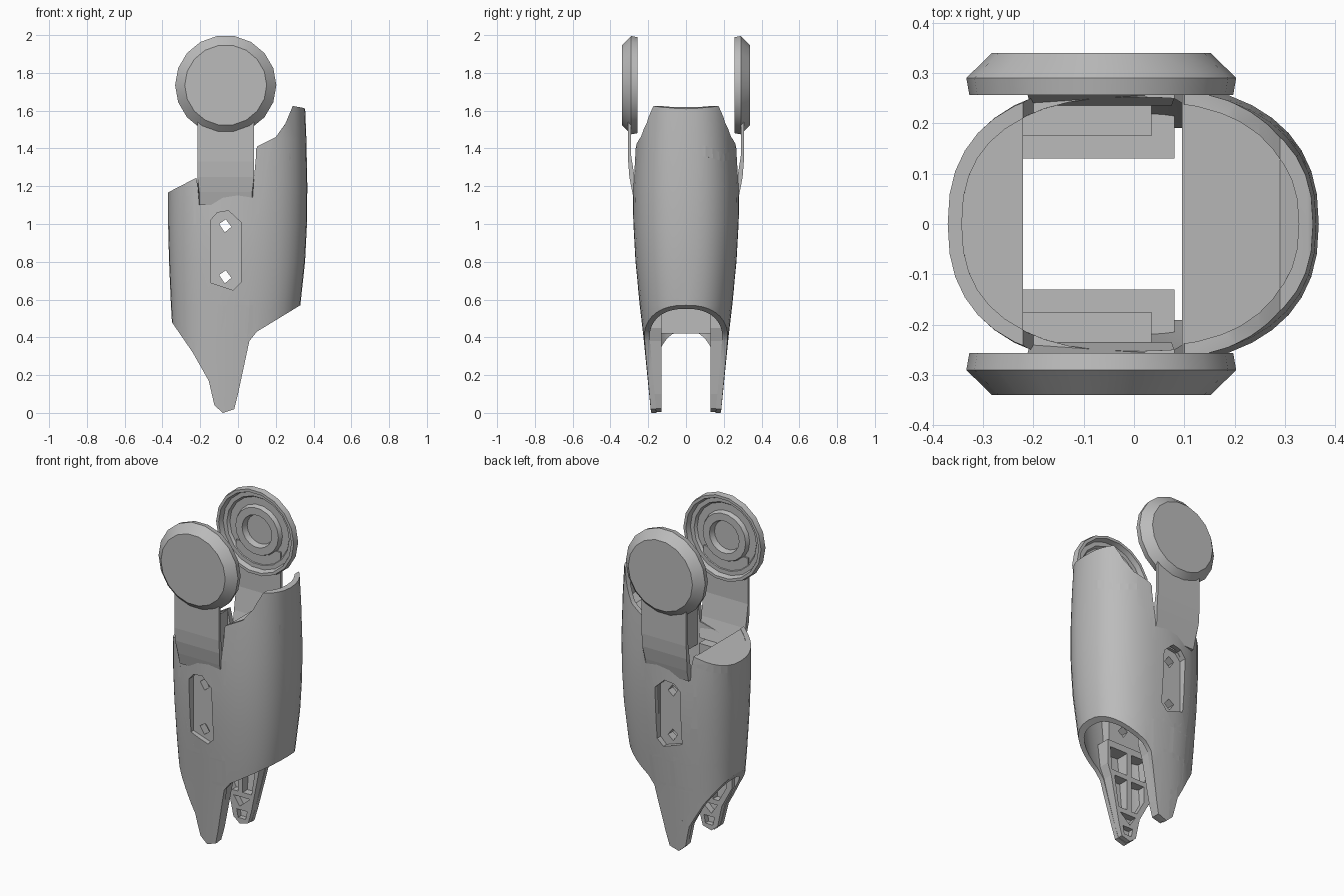
import bpy, bmesh
from math import cos, sin, pi, tau

if "Cube" in bpy.data.objects:
    bpy.data.objects.remove(bpy.data.objects["Cube"], do_unlink=True)

grey = bpy.data.materials.new("plain grey")
grey.use_nodes = True
grey.diffuse_color = (0.5, 0.5, 0.5, 1)
grey.node_tree.nodes["Principled BSDF"].inputs["Base Color"].default_value = (0.5, 0.5, 0.5, 1)


def finish(name, bm):
    bmesh.ops.recalc_face_normals(bm, faces=bm.faces)
    mesh = bpy.data.meshes.new(name)
    bm.to_mesh(mesh)
    bm.free()
    mesh.materials.append(grey)
    ob = bpy.data.objects.new(name, mesh)
    bpy.context.collection.objects.link(ob)
    return ob


def loft(name, rings, closed=False):
    """Skin a list of point rings; cap the ends or join them up."""
    bm = bmesh.new()
    vr = [[bm.verts.new(p) for p in r] for r in rings]
    n = len(vr[0])
    pairs = list(zip(vr, vr[1:])) + ([(vr[-1], vr[0])] if closed else [])
    for a, b in pairs:
        for i in range(n):
            j = (i + 1) % n
            bm.faces.new((a[i], a[j], b[j], b[i]))
    if not closed:
        bm.faces.new(vr[0])
        bm.faces.new(vr[-1])
    return finish(name, bm)


def prism(name, outline, y0, y1):
    """Extrude an x-z outline along y."""
    return loft(name, [[(x, y, z) for x, z in outline] for y in (y0, y1)])


def boolean(ob, tool, operation, keep=False):
    mod = ob.modifiers.new("cut", "BOOLEAN")
    mod.operation, mod.object, mod.solver = operation, tool, "EXACT"
    bpy.context.view_layer.update()
    with bpy.context.temp_override(object=ob, active_object=ob, selected_objects=[ob]):
        bpy.ops.object.modifier_apply(modifier="cut")
    if not keep:
        bpy.data.objects.remove(tool, do_unlink=True)


def smooth(ob, angle):
    bpy.ops.object.select_all(action="DESELECT")
    ob.select_set(True)
    bpy.context.view_layer.objects.active = ob
    bpy.ops.object.shade_smooth_by_angle(angle=angle)


# Body cross-sections: height, min x, max x, half depth
SECTIONS = [(-0.1, -0.32, 0.25, 0.175), (0.4, -0.345, 0.30, 0.225),
            (0.57, -0.355, 0.33, 0.245), (0.8, -0.365, 0.355, 0.268),
            (1.0, -0.37, 0.365, 0.279), (1.2, -0.37, 0.367, 0.281),
            (1.45, -0.365, 0.362, 0.27), (1.75, -0.35, 0.35, 0.25)]


def section(z, x0, x1, depth, inset=0.0, n=40, power=2 / 2.4):
    ring = []
    for i in range(n):
        c, s = cos(tau * i / n), sin(tau * i / n)
        x = abs(c) ** power * (1 if c > 0 else -1) * ((x1 - x0) / 2 - inset)
        y = abs(s) ** power * (1 if s > 0 else -1) * (depth - inset)
        ring.append(((x0 + x1) / 2 + x, y, z))
    return ring


# Hollow shell trimmed to its side silhouette
outer = [section(*s) for s in SECTIONS]
inner = [section(*s, inset=0.028) for s in SECTIONS]
solid = loft("body_volume", outer)
shell = loft("shell", outer + inner[::-1], closed=True)
silhouette = [(-0.42, 1.14), (-0.42, 0.57), (-0.35, 0.48), (-0.24, 0.32), (-0.155, 0.17),
              (-0.125, 0.04), (-0.08, 0.0), (-0.02, 0.02), (0.0, 0.1),
              (0.06, 0.38), (0.1, 0.43), (0.33, 0.57), (0.42, 0.62),
              (0.42, 1.58), (0.345, 1.615), (0.29, 1.625), (0.25, 1.53),
              (0.2, 1.46), (0.1, 1.41), (0.08, 1.19), (-0.2, 1.12),
              (-0.22, 1.245), (-0.355, 1.175)]
boolean(shell, prism("trim", silhouette, -0.5, 0.5), "INTERSECT")

# Sloping decks with cross walls inside the shell
front_deck = prism("front_deck", [(-0.42, 1.13), (-0.355, 1.17), (-0.22, 1.24), (-0.22, 0.42),
                                  (-0.235, 0.42), (-0.235, 1.18), (-0.42, 1.1)], -0.4, 0.4)
back_deck = prism("back_deck", [(0.095, 1.4), (0.29, 1.37), (0.355, 1.42), (0.355, 1.36),
                                (0.29, 1.33), (0.11, 1.36), (0.11, 1.05), (0.095, 1.05)], -0.4, 0.4)
for deck in (front_deck, back_deck):
    boolean(deck, solid, "INTERSECT", keep=True)

LEG = [(-0.22, 0.6), (-0.22, 0.3), (-0.15, 0.17), (-0.122, 0.04), (-0.08, 0.006),
       (-0.022, 0.022), (0.0, 0.1), (0.055, 0.38), (0.08, 0.45), (0.08, 0.6)]
WINDOWS = [[(-0.19, 0.56), (-0.19, 0.42), (-0.09, 0.42), (-0.09, 0.56)],
           [(-0.06, 0.56), (-0.06, 0.42), (0.05, 0.42), (0.06, 0.56)],
           [(-0.18, 0.39), (-0.18, 0.29), (-0.13, 0.2), (-0.09, 0.2), (-0.09, 0.39)],
           [(-0.06, 0.39), (-0.06, 0.2), (0.0, 0.2), (0.03, 0.39)],
           [(-0.12, 0.17), (-0.08, 0.11), (-0.01, 0.17)],
           [(-0.1, 0.09), (-0.09, 0.04), (-0.04, 0.04), (-0.03, 0.09)]]
SLOT = [(-0.145, 1.02), (-0.11, 1.06), (-0.05, 1.07), (0.015, 1.01),
        (0.015, 0.69), (-0.025, 0.65), (-0.145, 0.69)]

# Disc section: radius, distance from the centre plane
DISC = [(0.09, 0.31), (0.1, 0.275), (0.145, 0.275), (0.155, 0.3), (0.2, 0.3), (0.21, 0.285),
        (0.235, 0.285), (0.245, 0.256), (0.262, 0.256), (0.268, 0.29), (0.217, 0.34)]
# Arm section: distance from the centre plane, height
ARM = [(0.235, 1.1), (0.268, 1.1), (0.285, 1.17), (0.3, 1.25), (0.306, 1.33),
       (0.306, 1.64), (0.29, 1.64), (0.29, 1.36), (0.268, 1.22)]

for side, s in (("front", -1), ("rear", 1)):
    # Ribbed lining of the pointed leg
    frame = prism(side + "_leg_frame", LEG, s * 0.13, s * 0.3)
    boolean(frame, solid, "INTERSECT", keep=True)
    for w in WINDOWS:
        boolean(frame, prism("window", w, s * 0.1, s * 0.35), "DIFFERENCE")

    # Mounting pad behind the recessed slot, with two diamond holes
    pad = prism(side + "_mounting_pad", [(-0.22, 0.6), (0.035, 0.6), (0.035, 1.1), (-0.22, 1.1)],
                s * 0.175, s * 0.24)
    boolean(pad, solid, "INTERSECT", keep=True)
    for part in (shell, pad):
        boolean(part, prism("slot", SLOT, s * 0.222, s * 0.5), "DIFFERENCE")
    for z in (0.72, 0.99):
        diamond = [(-0.1, z + 0.01), (-0.065, z + 0.035), (-0.035, z - 0.005), (-0.07, z - 0.035)]
        boolean(pad, prism("hole", diamond, s * 0.1, s * 0.4), "DIFFERENCE")

    # Arm rising from the shell
    loft(side + "_arm", [[(x + dx * (z > 1.2), s * y, z) for y, z in ARM]
                         for x, dx in ((-0.205, -0.01), (0.075, 0.01))])

    # Round hub disc, hollow on its inner face
    n = 18
    disc = loft(side + "_disc", [[(-0.065 + r * cos(tau * i / n), s * y, 1.735 + r * 0.985 * sin(tau * i / n))
                                  for i in range(n)] for r, y in DISC])
    smooth(disc, pi / 7)

bpy.data.objects.remove(solid, do_unlink=True)
smooth(shell, pi / 6)
